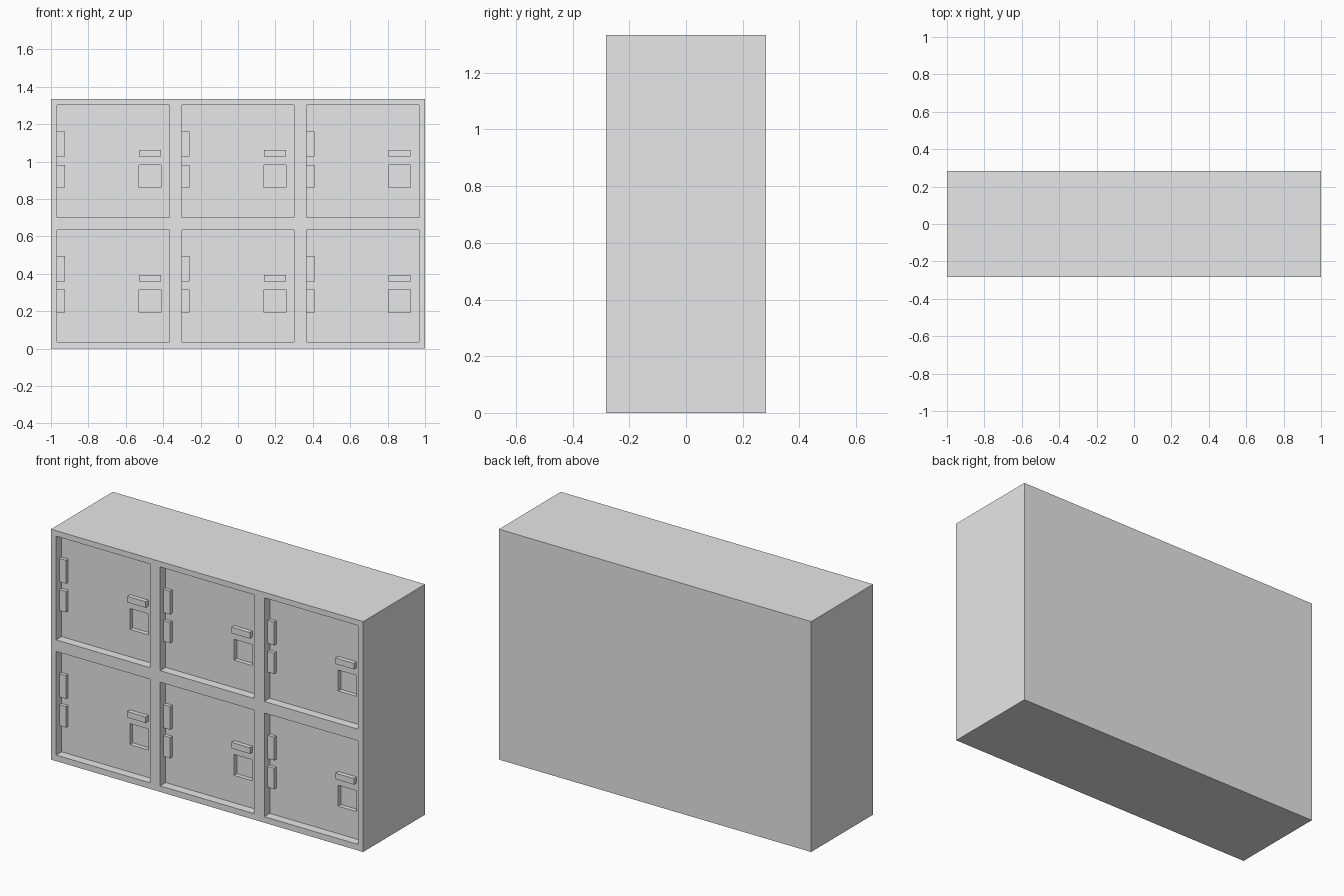
import bpy
import bmesh
from mathutils import Matrix, Vector

if "Cube" in bpy.data.objects:
    bpy.data.objects.remove(bpy.data.objects["Cube"], do_unlink=True)

# Single painted metal colour
metal = bpy.data.materials.new("light_grey_metal")
metal.use_nodes = True
grey = (0.8, 0.8, 0.8, 1)
metal.diffuse_color = grey
metal.node_tree.nodes["Principled BSDF"].inputs["Base Color"].default_value = grey

HALF_DEPTH, HEIGHT = 0.283, 1.334
FRONT = -HALF_DEPTH
PITCH = 0.667            # spacing of the compartments in x and z
DOOR = FRONT + 0.05      # plane of the recessed doors
COLUMNS = {"right": -1.0, "middle": -1.0 + PITCH, "left": -1.0 + 2 * PITCH}
ROWS = {"lower": 0.0, "upper": PITCH}


def boxes(name, extents):
    """One object holding a box for each (low corner, high corner) pair."""
    bm = bmesh.new()
    for low, high in extents:
        low, high = Vector(low), Vector(high)
        matrix = Matrix.Translation((low + high) / 2) @ Matrix.Diagonal((*(high - low), 1))
        bmesh.ops.create_cube(bm, size=1, matrix=matrix)
    mesh = bpy.data.meshes.new(name)
    bm.to_mesh(mesh)
    bm.free()
    mesh.materials.append(metal)
    obj = bpy.data.objects.new(name, mesh)
    bpy.context.collection.objects.link(obj)
    return obj


def carve(target, name, extents):
    """Cut a set of boxes out of the target and discard the cutter."""
    cutter = boxes(name, extents)
    cutter.hide_render = True
    mod = target.modifiers.new(name, "BOOLEAN")
    mod.operation, mod.solver, mod.object = "DIFFERENCE", "EXACT", cutter
    bpy.context.view_layer.objects.active = target
    bpy.ops.object.modifier_apply(modifier=name)
    bpy.data.objects.remove(cutter, do_unlink=True)


def per_door(x0, x1, y0, y1, z0, z1):
    """Repeat one box, measured from the compartment corner, for all doors."""
    return [((x + x0, y0, z + z0), (x + x1, y1, z + z1))
            for x in COLUMNS.values() for z in ROWS.values()]


# Cabinet body with recessed doors and a finger pocket in each door
body = boxes("locker_body", [((-1, FRONT, 0), (1, HALF_DEPTH, HEIGHT))])
carve(body, "door_recess", per_door(0.033, 0.633, FRONT - 0.1, DOOR, 0.035, 0.635))
carve(body, "finger_pocket", per_door(0.471, 0.589, DOOR - 0.02, DOOR + 0.025, 0.194, 0.315))

# Hinges and handle on each door, sunk slightly into the surface
for column, x in COLUMNS.items():
    for row, z in ROWS.items():
        for part, x0, x1, z0, z1, out in (
            ("lower_hinge", 0.028, 0.075, 0.194, 0.315, 0.02),
            ("upper_hinge", 0.028, 0.075, 0.360, 0.495, 0.02),
            ("handle", 0.471, 0.589, 0.360, 0.395, 0.025),
        ):
            boxes(f"{row}_{column}_{part}",
                  [((x + x0, DOOR - out, z + z0), (x + x1, DOOR + 0.005, z + z1))])
